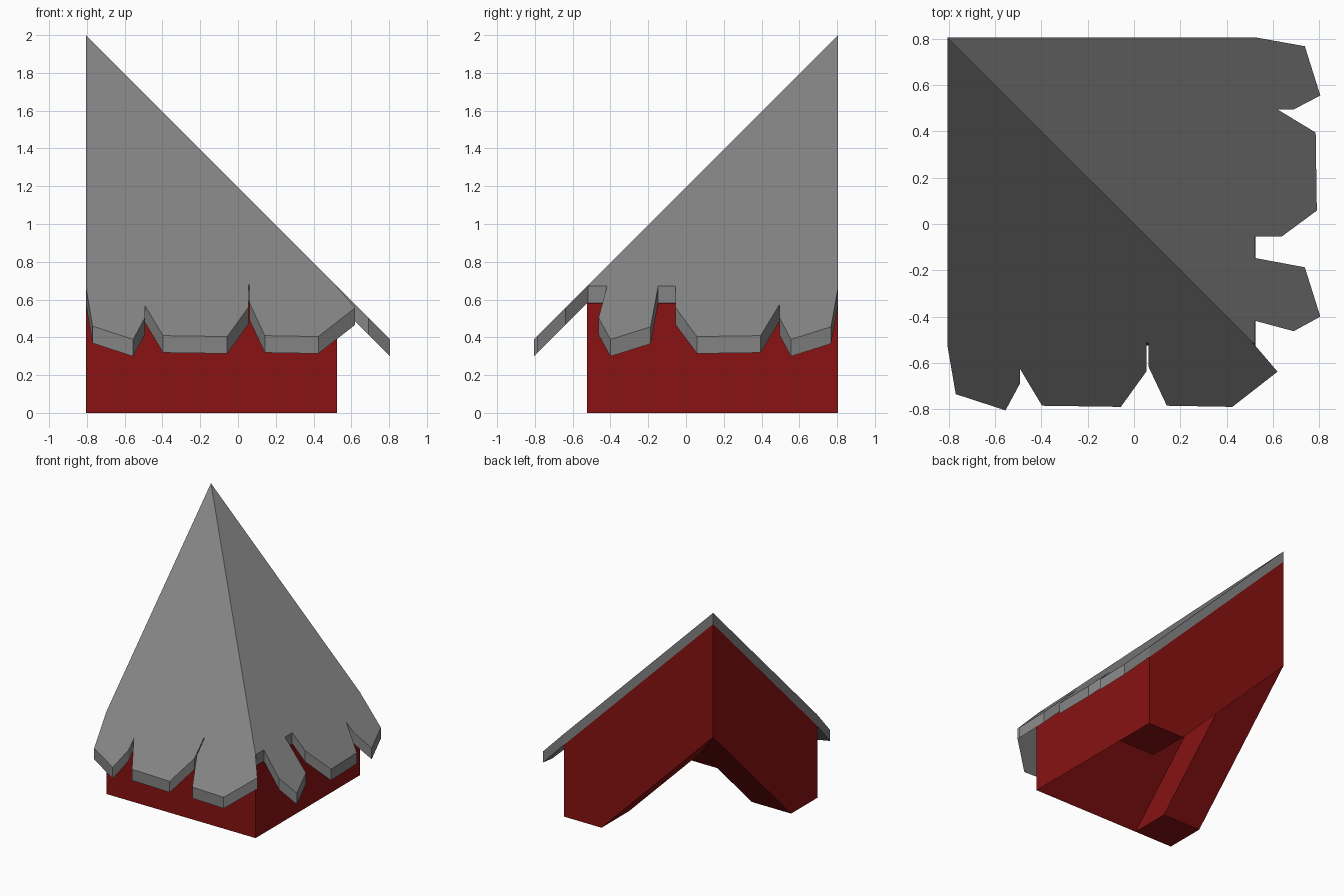
import bpy
import bmesh
from mathutils import Vector

cube = bpy.data.objects.get("Cube")
if cube:
    bpy.data.objects.remove(cube, do_unlink=True)

PEAK = 2.0       # height of the roof tip
A = 0.806        # tip lies at x = -A, y = A
E = 0.525        # outer wall faces
SLATE = 0.09     # vertical thickness of the covering
RIB = 0.335      # drop of the end ribs below the ceiling
RIB_W = 0.35     # width of the end ribs


def material(name, rgb):
    m = bpy.data.materials.new(name)
    m.use_nodes = True
    color = (*rgb, 1.0)
    m.diffuse_color = color
    m.node_tree.nodes["Principled BSDF"].inputs["Base Color"].default_value = color
    return m


grey = material("slate grey", (0.23, 0.23, 0.23))
red = material("dark red", (0.25, 0.006, 0.006))


def solid(name, faces, push, mat):
    """Join flat faces along shared edges and extrude them into a closed solid."""
    bm = bmesh.new()
    for points in faces:
        bm.faces.new([bm.verts.new(p) for p in points])
    bmesh.ops.remove_doubles(bm, verts=bm.verts, dist=0.0005)
    ext = bmesh.ops.extrude_face_region(bm, geom=bm.faces[:], use_keep_orig=True)
    moved = [g for g in ext["geom"] if isinstance(g, bmesh.types.BMVert)]
    bmesh.ops.translate(bm, verts=moved, vec=Vector(push))
    bmesh.ops.recalc_face_normals(bm, faces=bm.faces)
    mesh = bpy.data.meshes.new(name)
    bm.to_mesh(mesh)
    bm.free()
    mesh.materials.append(mat)
    obj = bpy.data.objects.new(name, mesh)
    bpy.context.collection.objects.link(obj)
    return obj


def front_slope(outline, tip):
    return [(x, y, tip - (A - y)) for x, y in outline]


def right_slope(outline, tip):
    return [(x, y, tip - (A + x)) for x, y in outline]


def flip(p):
    """Mirror across the hip diagonal."""
    return (-p[1], -p[0], p[2])


# Roof covering: two slopes meeting at the hip, with ragged tabs at the eaves
H = 0.515
front_edge = [(-A, A), (-A, -0.525), (-0.77, -0.735), (-0.555, -0.805),
              (-0.493, -0.69), (-0.493, -0.625), (-0.397, -0.785), (-0.057, -0.79),
              (0.055, -0.635), (0.055, -H), (0.062, -H), (0.062, -0.615),
              (0.142, -0.785), (0.425, -0.79), (0.62, -0.638), (H, -H)]
right_edge = [(-A, A), (H, -H), (0.523, -0.518), (0.523, -0.418), (0.69, -0.463),
              (0.805, -0.4), (0.738, -0.187), (0.523, -0.147), (0.523, -0.055),
              (0.637, -0.055), (0.79, 0.058), (0.785, 0.395), (0.62, 0.495),
              (0.69, 0.495), (0.805, 0.555), (0.738, 0.768), (0.525, A)]
solid("roof_covering",
      [front_slope(front_edge, PEAK), right_slope(right_edge, PEAK)],
      (0, 0, -SLATE), grey)

# Roof body: thick shell under the covering, hollow below
tip = PEAK - SLATE
solid("roof_body",
      [front_slope([(-A, A), (-A, -E), (E, -E)], tip),
       right_slope([(-A, A), (E, -E), (E, A)], tip)],
      (0, 0, -(tip - A - E)), red)

# End ribs: flat foot, then a slanted underside rising to the tip
ceiling = A + E
profile = [(E, 0), (E - RIB, 0), (-A, ceiling - RIB),
           (-A, ceiling + 0.02), (E, 0.02)]
back = [(x, A, z) for x, z in profile]
solid("back_rib", [back], (0, -RIB_W, 0), red)
solid("side_rib", [[flip(p) for p in back]], flip((0, -RIB_W, 0)), red)
